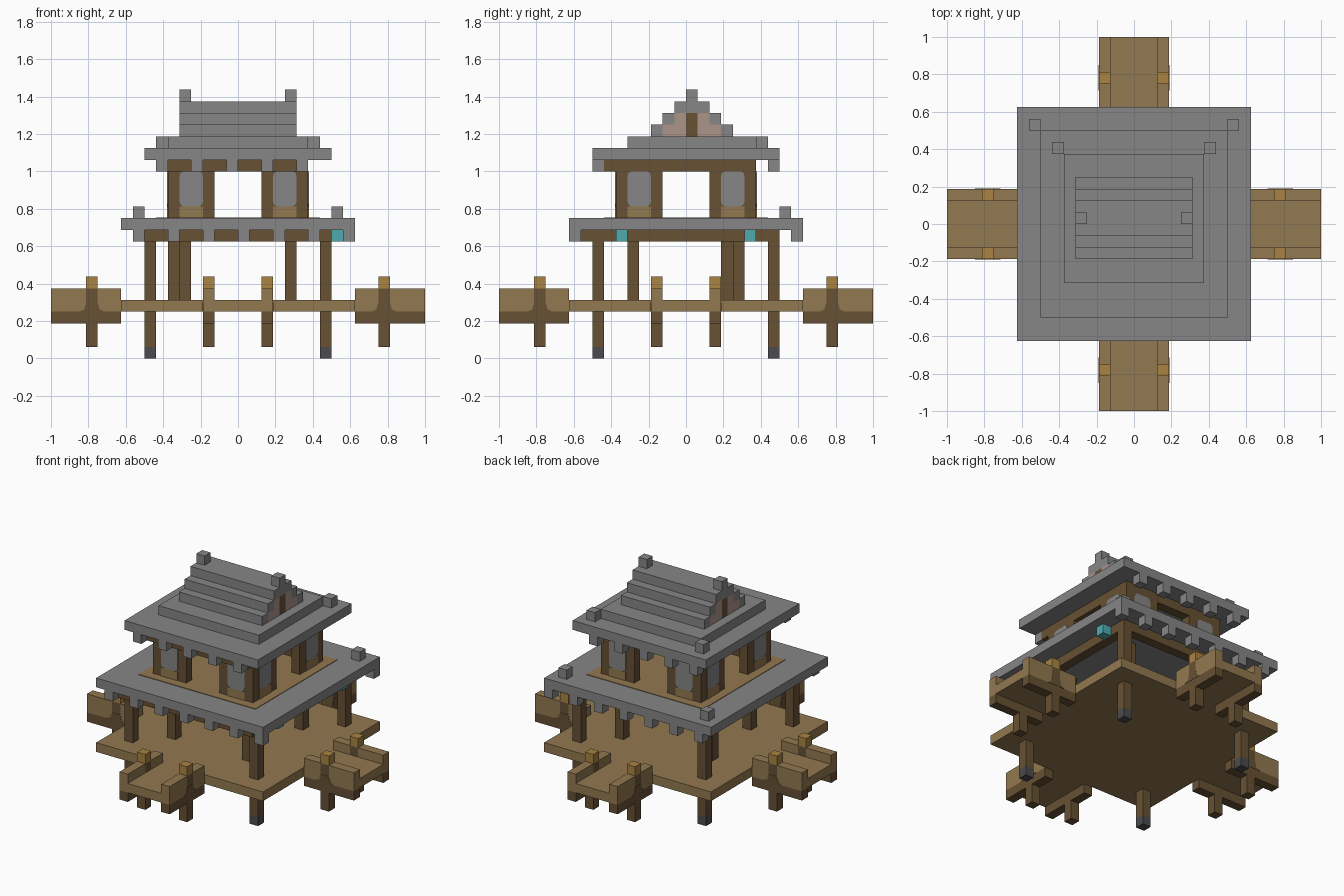
import bpy, bmesh, math
from mathutils import Matrix, Vector

if "Cube" in bpy.data.objects:
    bpy.data.objects.remove(bpy.data.objects["Cube"], do_unlink=True)

U = 1 / 16  # size of one building block
THIN = 0.06  # painted plate thickness in blocks


def material(name, *rgb):
    m = bpy.data.materials.new(name)
    m.use_nodes = True
    m.diffuse_color = (*rgb, 1)
    m.node_tree.nodes["Principled BSDF"].inputs["Base Color"].default_value = (*rgb, 1)
    return m


GREY = material("roof grey", 0.245, 0.238, 0.242)
PLANK = material("plank brown", 0.29, 0.19, 0.08)
DARK = material("dark timber", 0.135, 0.082, 0.034)
GOLD = material("golden wood", 0.40, 0.23, 0.055)
FOOT = material("charcoal", 0.07, 0.07, 0.075)
TEAL = material("teal", 0.077, 0.41, 0.43)
PINK = material("gable pink", 0.41, 0.30, 0.25)


def finish(name, mat, bm):
    bmesh.ops.scale(bm, vec=(U, U, U), verts=bm.verts)
    bmesh.ops.recalc_face_normals(bm, faces=bm.faces)
    mesh = bpy.data.meshes.new(name)
    bm.to_mesh(mesh)
    bm.free()
    mesh.materials.append(mat)
    obj = bpy.data.objects.new(name, mesh)
    bpy.context.collection.objects.link(obj)
    return obj


def part(name, mat, boxes, turn=0):
    """Boxes given as x, y and z ranges in blocks."""
    bm = bmesh.new()
    for ranges in boxes:
        mid = Vector([(a + b) / 2 for a, b in ranges])
        size = [abs(b - a) for a, b in ranges]
        bmesh.ops.create_cube(bm, size=1, matrix=Matrix.Translation(mid) @ Matrix.Diagonal((*size, 1)))
    bmesh.ops.rotate(bm, verts=bm.verts, matrix=Matrix.Rotation(turn, 3, "Z"))
    return finish(name, mat, bm)


def plate(name, mat, outline, y, depth, turn=0):
    """Outline in x and z, extruded along y, then turned about z."""
    bm = bmesh.new()
    face = bm.faces.new([bm.verts.new((x, y, z)) for x, z in outline])
    new = bmesh.ops.extrude_face_region(bm, geom=[face])["geom"]
    bmesh.ops.translate(bm, vec=(0, depth, 0), verts=[v for v in new if isinstance(v, bmesh.types.BMVert)])
    bmesh.ops.rotate(bm, verts=bm.verts, matrix=Matrix.Rotation(turn, 3, "Z"))
    return finish(name, mat, bm)


def rounded(x0, x1, z0, z1, r):
    pts = []
    for cx, cz, start in ((x1 - r, z1 - r, 0), (x0 + r, z1 - r, 90), (x0 + r, z0 + r, 180), (x1 - r, z0 + r, 270)):
        for step in range(4):
            a = math.radians(start + step * 30)
            pts.append((cx + r * math.cos(a), cz + r * math.sin(a)))
    return pts


def block(x, y, z, h=1):
    return (x, x + 1), (y, y + 1), (z, z + h)


TURNS = [i * math.pi / 2 for i in range(4)]
corners = [(x, y) for x in (-8, 7) for y in (-8, 7)]

# Main deck and corner legs
part("deck", PLANK, [((-10, 10), (-10, 10), (4, 5))])
part("leg_feet", FOOT, [block(x, y, 0) for x, y in corners])
part("lower_legs", DARK, [block(x, y, 1, 3) for x, y in corners])
part("outer_columns", DARK, [block(x, y, 5, 5) for x, y in corners])
part("inner_columns", DARK, [block(x, y, 5, 6) for x, y in ((4, -5), (-5, -5), (4, 4), (-6, 3))])

# Four walkways with railings
for t in TURNS:
    part("walkway_floor", PLANK, [((10, 16), (-2, 2), (4, 5))], t)
    spans = [(s, y) for y in ((-3, -2), (2, 3)) for s in ((10, 12), (13, 16))]
    part("rail_upper", PLANK, [(s, y, (4, 6)) for s, y in spans], t)
    part("rail_lower", DARK, [(s, y, (3, 4)) for s, y in spans], t)
    part("rail_posts", DARK, [block(12, y, 1, 5) for y in (-3, 2)], t)
    part("post_caps", GOLD, [block(12, y, 6) for y in (-3, 2)], t)
    for y in (-3, 2):
        flare = [(11.4, 4), (11.85, 4.2), (12, 4.8), (13, 4.8), (13.15, 4.2), (13.6, 4)]
        plate("post_flare", DARK, flare, y - THIN / 2, 1 + THIN, t)

# Lower roof, its beams, eave brackets and ornaments
part("lower_beams", DARK, [
    ((-8, 8), (-9, -7), (10, 11)), ((-8, 8), (7, 8), (10, 11)),
    ((-8, -7), (-7, 7), (10, 11)), ((7, 8), (-7, 7), (10, 11))])
part("lower_roof", GREY, [((-10, 10), (-10, 10), (11, 12))])
part("upper_floor", PLANK, [((-7, 7), (-7, 7), (12, 12 + THIN))])
part("lower_brackets", GREY, [block(x, y, 10) for x in range(-9, 10, 3) for y in (-10, 9)])
part("lower_roof_ornaments", GREY, [block(x, 8, 12) for x in (-9, 8)])
part("lanterns", TEAL, [block(8, y, 10) for y in (-6, 5)])

# Upper room: four corner walls with windows
for t in TURNS:
    part("wall_panels", DARK, [((-6, -2), (-6, -5), (12, 16)), ((2, 5), (-6, -5), (12, 16))], t)
    for x in (-5, 3):
        for y in (-6 - THIN, -5):
            plate("window", GREY, rounded(x, x + 2, 13, 16, 0.4), y, THIN, t)
            part("window_sill", PLANK, [((x, x + 2), (y, y + THIN), (12, 13))], t)
part("upper_beams", DARK, [
    ((-6, 6), (-7, -5), (16, 17)), ((-6, 6), (5, 6), (16, 17)),
    ((-6, -5), (-5, 5), (16, 17)), ((5, 6), (-5, 5), (16, 17))])

# Upper roof with stepped gable
part("upper_roof", GREY, [((-8, 8), (-8, 8), (17, 18)), ((-6, 6), (-5, 6), (18, 19))])
part("upper_brackets", GREY, [block(x, y, 16) for x in range(-7, 6, 3) for y in (-8, 7)])
part("upper_roof_ornaments", GREY, [block(x, 6, 18) for x in (-7, 6)])
steps = [((-5, 5), (-1, 2), (21, 22))]
gable = []
for i in range(2):
    z = (19 + i, 20 + i)
    steps += [((-5, 5), (i - 3, i - 2), z), ((-5, 5), (3 - i, 4 - i), z)]
    gable += [((-5, 5), (i - 2, 0), z), ((-5, 5), (1, 3 - i), z)]
part("gable_roof_steps", GREY, steps)
part("gable_walls", PINK, gable)
part("gable_post", DARK, [((-5, 5), (0, 1), (19, 21))])
part("ridge_ornaments", GREY, [block(x, 0, 22) for x in (-5, 4)])
